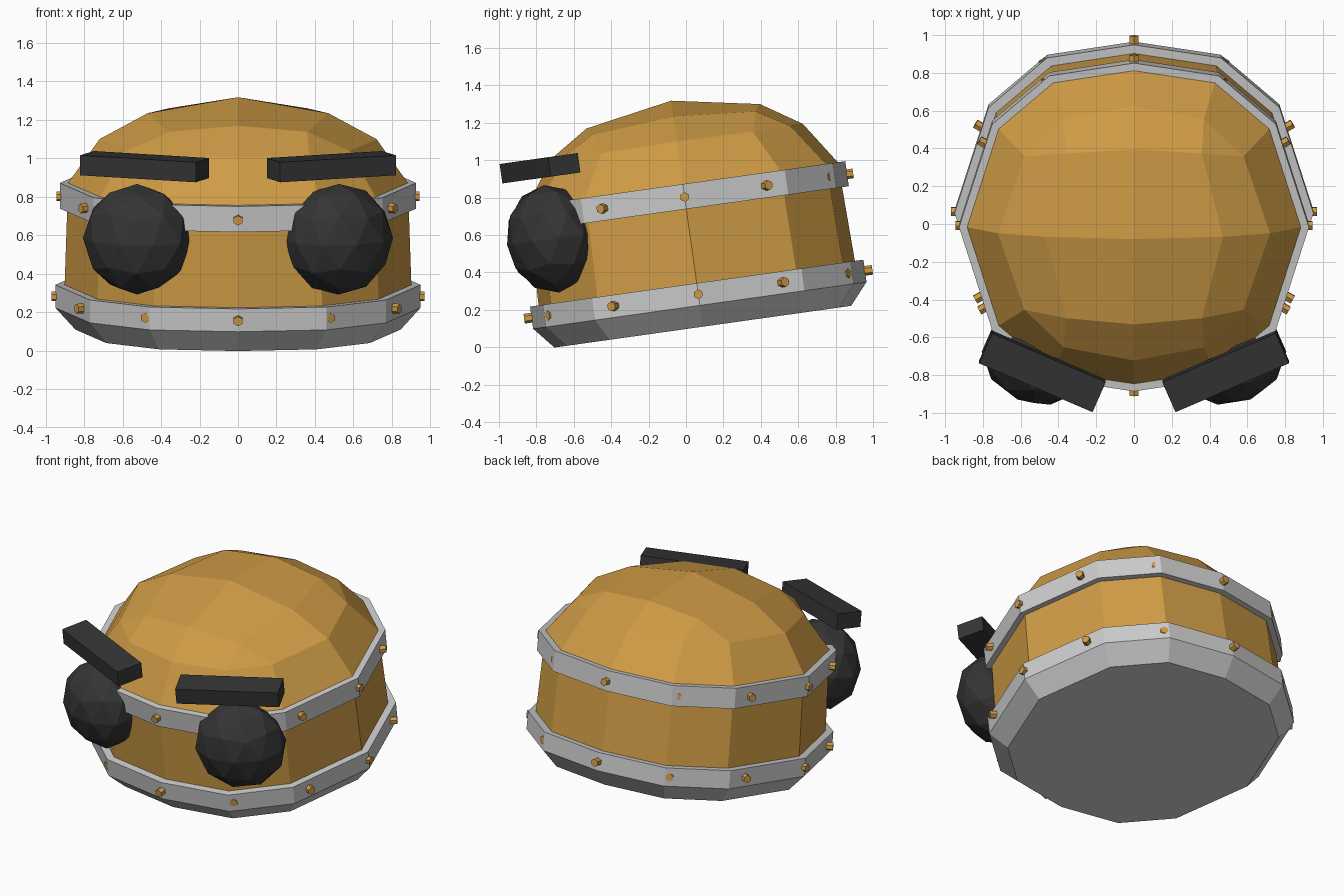
import bpy, bmesh
from math import radians, sin, cos
from mathutils import Matrix, Vector

if "Cube" in bpy.data.objects:
    bpy.data.objects.remove(bpy.data.objects["Cube"])

# Everything is built upright, then tipped back by 8 degrees
TILT = Matrix.Translation((0, 0.09, 0.11)) @ Matrix.Rotation(radians(8), 4, 'X')


def material(name, color):
    m = bpy.data.materials.new(name)
    m.diffuse_color = (*color, 1)
    m.use_nodes = True
    m.node_tree.nodes["Principled BSDF"].inputs["Base Color"].default_value = m.diffuse_color
    return m


GOLD = material("ochre", (0.62, 0.33, 0.06))
DARK = material("charcoal", (0.035, 0.035, 0.035))


def finish(bm, name, mat=None):
    bmesh.ops.recalc_face_normals(bm, faces=bm.faces)
    bm.transform(TILT)
    me = bpy.data.meshes.new(name)
    bm.to_mesh(me)
    bm.free()
    ob = bpy.data.objects.new(name, me)
    bpy.context.collection.objects.link(ob)
    if mat:
        me.materials.append(mat)
    return ob


# Twelve-sided outline, given as one quadrant from back to side
OUTLINE = [(0, 0.90), (0.46, 0.83), (0.77, 0.565), (0.95, 0)]


def ring(bm, quarter):
    """Mirror a quadrant of (x, y, z) points into a closed loop of verts."""
    half = quarter + [(x, -y, z) for x, y, z in quarter[-2::-1]]
    pts = half + [(-x, y, z) for x, y, z in half[-2:0:-1]]
    return [bm.verts.new(p) for p in pts]


def scaled(s, z):
    return [(x * s, y * s, z) for x, y in OUTLINE]


def bridge(bm, a, b):
    n = len(a)
    for i in range(n):
        bm.faces.new((a[i], a[(i + 1) % n], b[(i + 1) % n], b[i]))


def stack(bm, profile, closed=False):
    loops = [ring(bm, scaled(s, z)) for s, z in profile]
    for a, b in zip(loops, loops[1:]):
        bridge(bm, a, b)
    if closed:
        bridge(bm, loops[-1], loops[0])
    return loops


# Base tray with chamfered underside
bm = bmesh.new()
loops = stack(bm, [(0.89, 0), (1.0, 0.115), (1.0, 0.235), (0.93, 0.235)])
bm.faces.new(loops[0])
finish(bm, "base")

# Upper band
bm = bmesh.new()
stack(bm, [(0.92, 0.635), (0.975, 0.635), (0.975, 0.77), (0.92, 0.77)], closed=True)
finish(bm, "upper_band")

# Body wall and faceted dome
bm = bmesh.new()
wall = stack(bm, [(0.95, 0.2), (0.93, 0.77)])[-1]
shoulder = ring(bm, [(0, 0.68, 1.0), (0.37, 0.61, 1.0), (0.58, 0.41, 0.995), (0.72, 0, 1.0)])
bridge(bm, wall, shoulder)
crown = ring(bm, [(0, 0.468, 1.136), (0.36, 0.44, 1.10), (0.47, 0, 1.136)])
match = [0, 1, 1, 2, 3, 3, 4, 5, 5, 6, 7, 7]
for i in range(12):
    j = (i + 1) % 12
    a, b = crown[match[i]], crown[match[j]]
    bm.faces.new((shoulder[i], shoulder[j], b) if a is b else (shoulder[i], shoulder[j], b, a))
top = bm.verts.new((0, 0, 1.22))
for k in range(0, 8, 2):
    bm.faces.new((top, crown[k], crown[k + 1], crown[(k + 2) % 8]))
finish(bm, "body", GOLD)


# Rows of hexagonal rivets
def rivets(name, rx, ry, z):
    bm = bmesh.new()
    for k in range(12):
        a = radians(30 * k)
        d = Vector((sin(a), cos(a), 0))
        m = Matrix.Translation((rx * d.x, ry * d.y, z)) @ d.to_track_quat('Z', 'Y').to_matrix().to_4x4()
        bmesh.ops.create_cone(bm, cap_ends=True, segments=6, radius1=0.026,
                              radius2=0.026, depth=0.07, matrix=m)
    finish(bm, name, GOLD)


rivets("lower_rivets", 0.935, 0.905, 0.175)
rivets("upper_rivets", 0.91, 0.875, 0.70)

# Eyes and brows, mirrored left and right
for side, label in ((1, "right"), (-1, "left")):
    turn = Matrix.Rotation(side * radians(23.5), 4, 'Z')
    bm = bmesh.new()
    bmesh.ops.create_icosphere(bm, subdivisions=2, radius=1.0,
        matrix=Matrix.Translation((side * 0.525, -0.737, 0.578)) @ turn
        @ Matrix.Diagonal((0.29, 0.23, 0.29, 1)))
    finish(bm, label + "_eye", DARK)
    bm = bmesh.new()
    bmesh.ops.create_cube(bm, size=1.0,
        matrix=Matrix.Translation((side * 0.485, -0.744, 0.96)) @ turn
        @ Matrix.Diagonal((0.655, 0.175, 0.105, 1)))
    finish(bm, label + "_brow", DARK)
